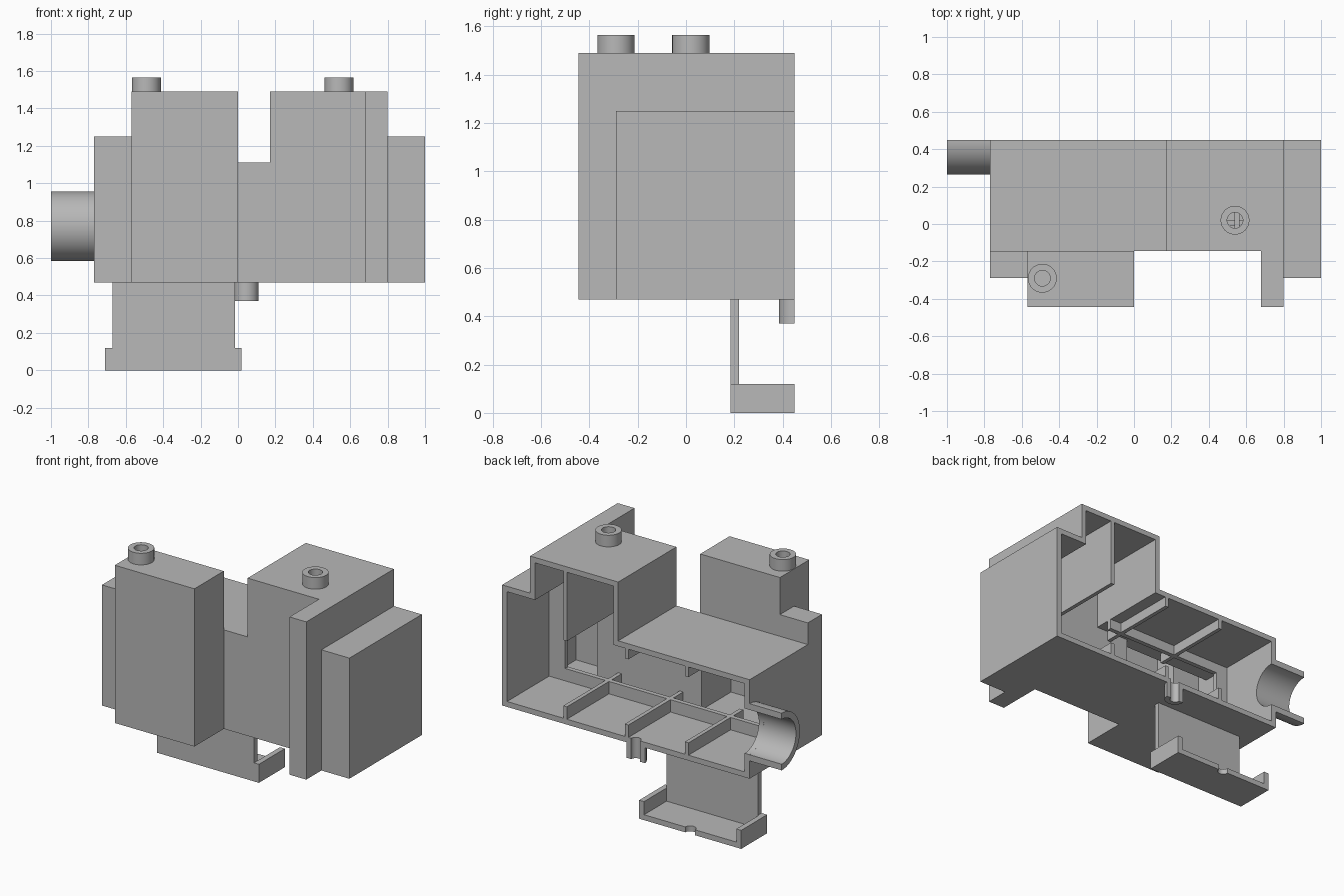
import bpy, bmesh
from math import pi, cos, sin
from mathutils import Vector, Matrix

old = bpy.data.objects.get("Cube")
if old:
    bpy.data.objects.remove(old, do_unlink=True)

grey = bpy.data.materials.new("plain grey")
grey.use_nodes = True
colour = (0.48, 0.48, 0.48, 1)
grey.diffuse_color = colour
grey.node_tree.nodes["Principled BSDF"].inputs["Base Color"].default_value = colour


def add_object(name, bm):
    mesh = bpy.data.meshes.new(name)
    bm.to_mesh(mesh)
    bm.free()
    mesh.materials.append(grey)
    ob = bpy.data.objects.new(name, mesh)
    bpy.context.collection.objects.link(ob)
    return ob


def block_solid(name, solids, cavities=(), ribs=()):
    """One clean mesh: (solids - cavities) + ribs, each box as x0,x1,y0,y1,z0,z1."""
    boxes = list(solids) + list(cavities) + list(ribs)
    cuts = [sorted({round(v, 4) for b in boxes for v in b[2 * a:2 * a + 2]})
            for a in range(3)]

    def inside(p, group):
        return any(all(b[2 * a] < p[a] < b[2 * a + 1] for a in range(3)) for b in group)

    cells = set()
    for i in range(len(cuts[0]) - 1):
        for j in range(len(cuts[1]) - 1):
            for k in range(len(cuts[2]) - 1):
                p = [(cuts[a][n] + cuts[a][n + 1]) / 2 for a, n in enumerate((i, j, k))]
                if inside(p, ribs) or inside(p, solids) and not inside(p, cavities):
                    cells.add((i, j, k))
    bm = bmesh.new()
    verts = {}

    def vert(key):
        if key not in verts:
            verts[key] = bm.verts.new([cuts[a][key[a]] for a in range(3)])
        return verts[key]

    for cell in cells:
        for a in range(3):
            for side in (0, 1):
                near = list(cell)
                near[a] += 2 * side - 1
                if tuple(near) in cells:
                    continue
                corners = []
                for u, v in ((0, 0), (1, 0), (1, 1), (0, 1)):
                    key = list(cell)
                    key[a] += side
                    key[(a + 1) % 3] += u
                    key[(a + 2) % 3] += v
                    corners.append(vert(tuple(key)))
                bm.faces.new(corners if side else corners[::-1])
    bmesh.ops.dissolve_limit(bm, angle_limit=0.01, verts=bm.verts, edges=bm.edges)
    return add_object(name, bm)


def tube(name, centre, axis, length, outer, inner, start=0, sweep=2 * pi, steps=40):
    """Full or part ring swept round the x or z axis."""
    bm = bmesh.new()
    full = sweep > 6
    rings = []
    for i in range(steps if full else steps + 1):
        t = start + sweep * i / steps
        ring = []
        for r, h in ((outer, 0), (outer, length), (inner, length), (inner, 0)):
            p = (h, r * cos(t), r * sin(t)) if axis == "x" else (r * cos(t), r * sin(t), h)
            ring.append(bm.verts.new(Vector(centre) + Vector(p)))
        rings.append(ring)
    pairs = list(zip(rings, rings[1:]))
    if full:
        pairs.append((rings[-1], rings[0]))
    else:
        bm.faces.new(rings[0])
        bm.faces.new(rings[-1])
    for a, b in pairs:
        for k in range(4):
            n = (k + 1) % 4
            bm.faces.new((a[k], b[k], b[n], a[n]))
    bmesh.ops.recalc_face_normals(bm, faces=bm.faces)
    ob = add_object(name, bm)
    smooth(ob)
    return ob


def smooth(ob):
    bpy.ops.object.select_all(action="DESELECT")
    ob.select_set(True)
    bpy.context.view_layer.objects.active = ob
    bpy.ops.object.shade_smooth_by_angle(angle=0.6)


def bore(ob, centre, radius, depth, axis="z"):
    """Cut a round hole, then drop the cutter."""
    bm = bmesh.new()
    turn = Matrix.Rotation(pi / 2, 4, "Y") if axis == "x" else Matrix()
    bmesh.ops.create_cone(bm, cap_ends=True, segments=40, radius1=radius, radius2=radius,
                          depth=depth, matrix=Matrix.Translation(centre) @ turn)
    cutter = add_object("hole_cutter", bm)
    cutter.hide_render = True
    mod = ob.modifiers.new("hole", "BOOLEAN")
    mod.operation = "DIFFERENCE"
    mod.solver = "EXACT"
    mod.object = cutter
    bpy.context.view_layer.objects.active = ob
    bpy.ops.object.modifier_apply(modifier=mod.name)
    bpy.data.objects.remove(cutter, do_unlink=True)


B, F, T = 0.45, 0.47, 0.035      # open back plane, underside height, wall thickness
LO = F + T                       # inner floor height

# Outer volumes of the housing
outer = [
    (-0.77, 0.8, -0.145, B, F, 1.11),         # long body
    (0.17, 0.8, -0.145, B, F, 1.49),          # tall chamber
    (0.8, 1.0, -0.29, B, F, 1.25),            # side chamber
    (0.68, 0.8, -0.445, -0.145, F, 1.49),     # front flange
    (-0.57, 0, -0.445, -0.145, F, 1.49),      # front tower
    (-0.77, -0.57, -0.29, -0.145, F, 1.25),   # corner step
]
# Hollow inside, open at the back
hollow = [
    (-0.735, 0.765, -0.11, B, LO, 1.075),
    (0.205, 0.765, -0.11, B, LO, 1.455),
    (0.715, 0.965, -0.255, B, LO, 1.215),
    (0.715, 0.765, -0.41, 0, LO, 1.455),
    (-0.535, -T, -0.41, -0.18, LO, 1.455),
    (-0.535, -T, -0.41, 0, LO, 1.075),
    (-0.735, -0.5, -0.255, -0.18, LO, 1.215),
    (-0.735, -0.5, -0.255, 0, LO, 1.075),
]
# Stiffening ribs across floor and ceiling, plus a lengthwise frame
ribs = []
for x, ceiling in ((0.55, 1.455), (0.11, 1.075), (-0.32, 1.075)):
    ribs.append((x - 0.013, x + 0.013, -0.11, B, LO, 0.585))
    ribs.append((x - 0.013, x + 0.013, -0.11, B, 1.01, ceiling))
ribs += [
    (-0.735, 0.965, -0.01, 0.02, LO, 0.585),
    (-0.735, 0.205, -0.01, 0.02, 1.01, 1.075),
    (0.85, 0.965, -0.01, 0.02, LO, 1.215),
    (-0.735, -0.65, -0.01, 0.02, LO, 1.075),
]
housing = block_solid("housing", outer, hollow, ribs)

# Ports on the two towers
for side, x, y in (("right", -0.49, -0.29), ("left", 0.54, 0.02)):
    tube(side + "_top_port", (x, y, 1.49), "z", 0.075, 0.077, 0.042)
    bore(housing, (x, y, 1.48), 0.042, 0.08)

# Half pipe at the side, opening into the housing
tube("side_half_pipe", (-1, B, 0.77), "x", 0.23, 0.185, 0.145, pi / 2, pi)
bore(housing, (-0.77, B, 0.77), 0.145, 0.12, "x")

# Half boss under the floor
tube("lower_half_boss", (0.045, B, 0.37), "z", 0.1, 0.065, 0.032, pi, pi)
bore(housing, (0.045, B, F), 0.032, 0.12)

# Hanging bracket with a shallow tray
bracket = block_solid("bracket_tray", [
    (-0.67, -0.015, 0.185, 0.22, 0, F),
    (-0.71, 0.02, 0.185, 0.22, 0, 0.12),
    (-0.71, 0.02, 0.185, B, 0, T),
    (-0.71, -0.675, 0.185, B, 0, 0.12),
    (-0.015, 0.02, 0.185, B, 0, 0.12),
])
bore(bracket, (-0.345, B, 0.02), 0.035, 0.1)
smooth(housing)
smooth(bracket)
